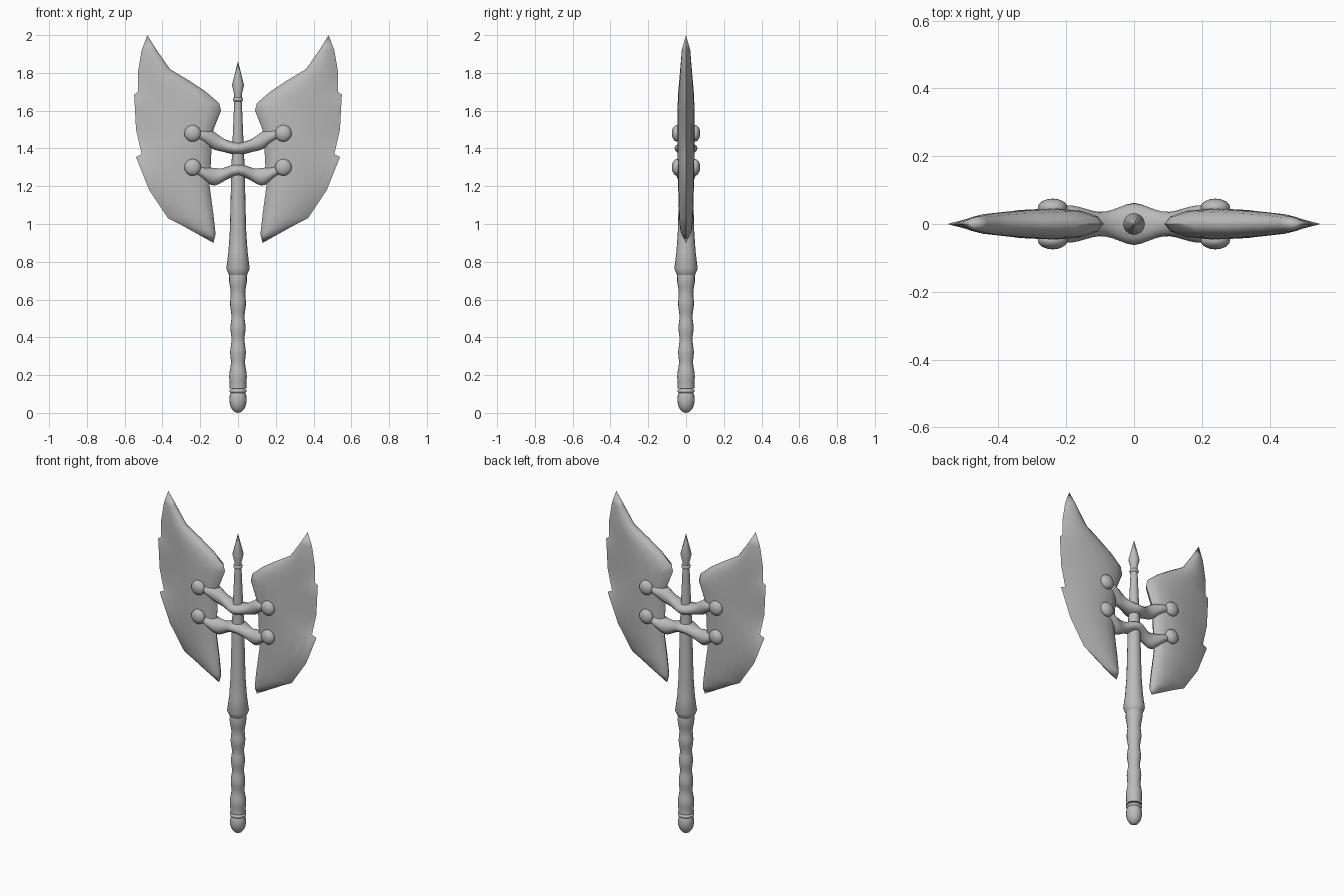
import bpy, bmesh
from math import sin, cos, pi, tau, sqrt, exp, copysign, radians

default_cube = bpy.data.objects.get("Cube")
if default_cube:
    bpy.data.objects.remove(default_cube)

# One plain grey for everything
GREY = (.5, .5, .5, 1)
metal = bpy.data.materials.new("plain grey")
metal.use_nodes = True
metal.diffuse_color = GREY
metal.node_tree.nodes["Principled BSDF"].inputs["Base Color"].default_value = GREY

CIRCLE = [(cos(tau * i / 16), sin(tau * i / 16)) for i in range(16)]


def finish(name, bm, mirrored=False):
    """Clean up, shade smooth with sharp creases and link the object."""
    bmesh.ops.remove_doubles(bm, verts=bm.verts[:], dist=.0005)
    bmesh.ops.recalc_face_normals(bm, faces=bm.faces[:])
    for face in bm.faces:
        face.smooth = True
    for edge in bm.edges:
        edge.smooth = edge.calc_face_angle(0) < radians(50)
    mesh = bpy.data.meshes.new(name)
    bm.to_mesh(mesh)
    bm.free()
    mesh.materials.append(metal)
    obj = bpy.data.objects.new(name, mesh)
    bpy.context.collection.objects.link(obj)
    if mirrored:
        modifier = obj.modifiers.new("mirror", 'MIRROR')
        modifier.use_mirror_merge = False


def loft(name, rings, mirrored=False):
    """Skin a list of equal-length closed rings and cap both ends."""
    bm = bmesh.new()
    rows = [[bm.verts.new(point) for point in ring] for ring in rings]
    for lower, upper in zip(rows, rows[1:]):
        for i in range(len(lower)):
            bm.faces.new((lower[i - 1], lower[i], upper[i], upper[i - 1]))
    bm.faces.new(rows[0])
    bm.faces.new(rows[-1])
    finish(name, bm, mirrored)


def turned(name, profile):
    """Turn a (height, radius) profile around the upright axis."""
    loft(name, [[(r * c, r * s, z) for c, s in CIRCLE] for z, r in profile])


def ellipsoid(name, centre, radii, mirrored=False):
    bm = bmesh.new()
    bmesh.ops.create_uvsphere(bm, u_segments=16, v_segments=12, radius=1)
    for vert in bm.verts:
        vert.co = [c + r * p for c, r, p in zip(centre, radii, vert.co)]
    finish(name, bm, mirrored)


# Pommel and its bead
ellipsoid("pommel", (0, 0, .07), (.046, .046, .07))
ellipsoid("pommel_bead", (0, 0, .115), (.046, .046, .018))


# Grip: five even swells, flaring toward both ends
def grip_radius(z):
    flare = (z - .44) / .3
    return .037 + .01 * flare ** 2 + .003 * cos(tau * (z - .2) * 8)


grip_heights = [.13 + .6 * i / 40 for i in range(41)]
turned("grip", [(z, grip_radius(z)) for z in grip_heights])

# Shaft: collar, long taper, neck bead and spear tip
turned("shaft", [(.72, .04), (.735, .05), (.765, .062), (.85, .051), (.97, .043),
                 (1.3, .035), (1.65, .02), (1.69, .021), (1.735, .032), (1.86, .001)])
ellipsoid("neck_bead", (0, 0, 1.66), (.027, .027, .016))

# Blade outline from tip to heel: inner (x, z) and outer (x, z) ends of each row
blade_rows = [
    ((.48, 2), (.48, 2)),
    ((.43, 1.92), (.51, 1.92)),
    ((.36, 1.82), (.53, 1.8)),
    ((.26, 1.76), (.53, 1.7)),
    ((.17, 1.7), (.55, 1.685)),
    ((.1, 1.64), (.545, 1.6)),
    ((.09, 1.6), (.54, 1.5)),
    ((.13, 1.5), (.51, 1.37)),
    ((.14, 1.4), (.54, 1.355)),
    ((.15, 1.2), (.47, 1.18)),
    ((.13, 1.05), (.37, 1.03)),
    ((.12, .96), (.31, 1)),
    ((.12, .94), (.22, .95)),
    ((.13, .9), (.13, .9)),
]


def blade_ring(inner, outer, half_thickness):
    """Teardrop section: rounded at the inner end, keen at the outer edge."""
    ring = []
    for c, s in CIRCLE:
        u = (1 - c) / 2
        depth = half_thickness * 2.6 * sqrt(u) * (1 - u)
        x, z = [a + (b - a) * u for a, b in zip(inner, outer)]
        ring.append((x, copysign(depth, s), z))
    return ring


last = len(blade_rows) - 1
loft("blade", [blade_ring(inner, outer, .046 * sqrt(abs(sin(pi * i / last))))
               for i, (inner, outer) in enumerate(blade_rows)], mirrored=True)


# Brackets clasping the shaft, waisted beside it and swollen at the blade
def bracket(name, height_at):
    rings = []
    for i in range(-12, 13):
        x = i / 48
        reach = abs(x)
        half_depth = .047 + .014 * cos(tau * reach * 5) * (1 - 2 * reach)
        half_height = .033 + .014 * exp(-((reach - .13) / .04) ** 2)
        rings.append([(x, half_depth * c, height_at(reach) + half_height * s)
                      for c, s in CIRCLE])
    loft(name, rings)


def upper_height(reach):
    return 1.44 - .04 * cos(pi * reach * 4)


def lower_height(reach):
    return 1.265 + .02 * cos(tau * reach * 4) + .04 * reach


bracket("upper_bracket", upper_height)
bracket("lower_bracket", lower_height)

# Domed studs on both faces at the bracket ends
for level, height in (("upper", 1.48), ("lower", 1.3)):
    for side, y in (("front", -.048), ("back", .048)):
        ellipsoid(f"{level}_{side}_stud", (.24, y, height), (.044, .027, .044), mirrored=True)
